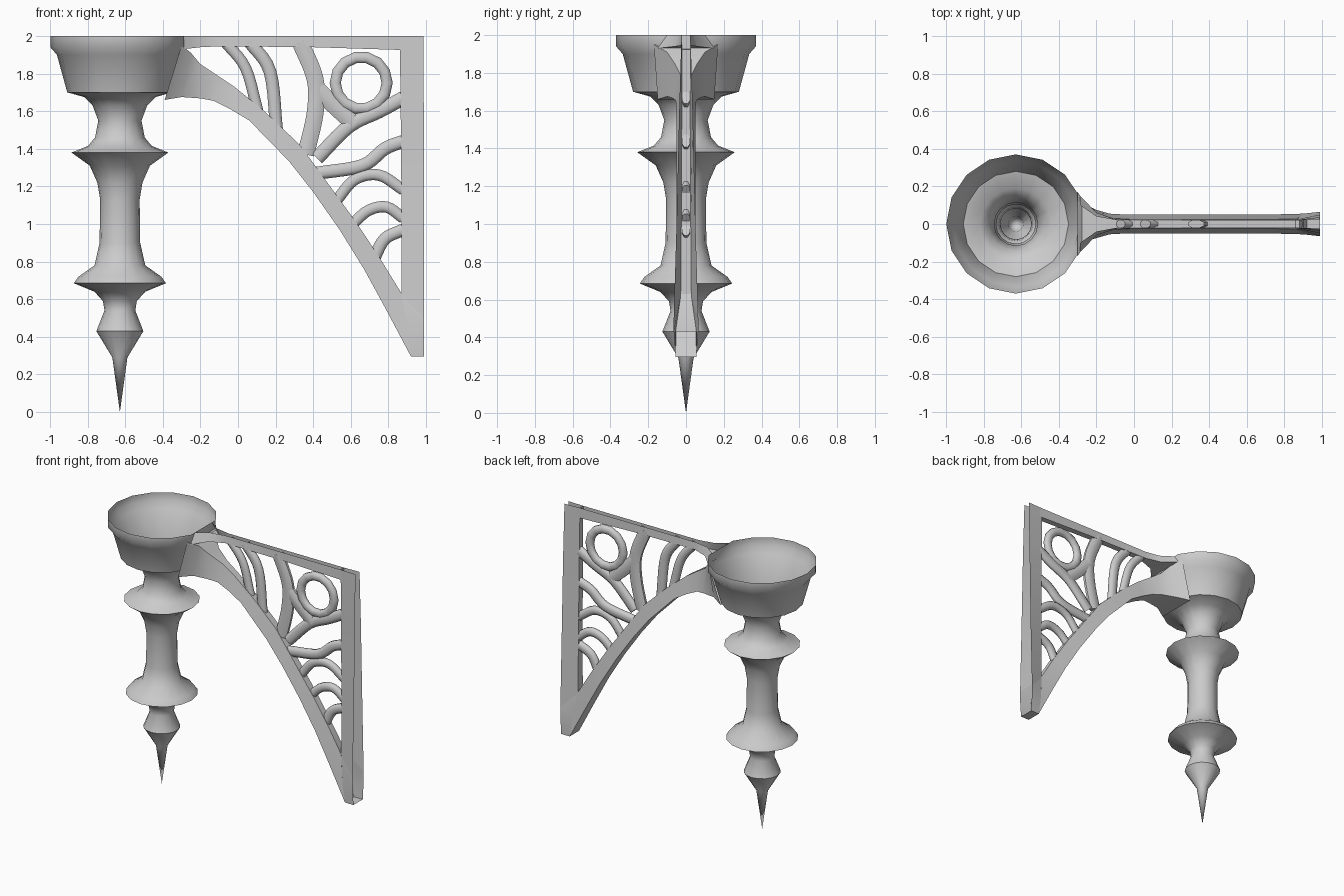
import bpy, bmesh, math
from mathutils import Vector

cube = bpy.data.objects.get("Cube")
if cube:
    bpy.data.objects.remove(cube)

grey = bpy.data.materials.new("light_grey")
grey.use_nodes = True
colour = (0.6, 0.6, 0.6, 1)
grey.diffuse_color = colour
grey.node_tree.nodes["Principled BSDF"].inputs["Base Color"].default_value = colour


def make_object(name, bm, angle=50):
    bmesh.ops.remove_doubles(bm, verts=bm.verts, dist=0.0005)
    bmesh.ops.recalc_face_normals(bm, faces=bm.faces)
    mesh = bpy.data.meshes.new(name)
    bm.to_mesh(mesh)
    bm.free()
    mesh.materials.append(grey)
    obj = bpy.data.objects.new(name, mesh)
    bpy.context.collection.objects.link(obj)
    bpy.ops.object.select_all(action='DESELECT')
    obj.select_set(True)
    bpy.context.view_layer.objects.active = obj
    bpy.ops.object.shade_smooth_by_angle(angle=math.radians(angle))
    return obj


def bridge(bm, rows, wrap):
    """Join neighbouring rows of points with quads."""
    rows = [[bm.verts.new(p) for p in row] for row in rows]
    for a, b in zip(rows, rows[1:]):
        n = len(a)
        for i in range(n if wrap else n - 1):
            j = (i + 1) % n
            bm.faces.new((a[i], a[j], b[j], b[i]))
    return rows


def smooth_path(points, steps=5):
    """Catmull-Rom samples through the points."""
    p = [Vector(q) for q in points]
    p = [2 * p[0] - p[1]] + p + [2 * p[-1] - p[-2]]
    out = []
    for a, b, c, d in zip(p, p[1:], p[2:], p[3:]):
        for s in range(steps):
            t = s / steps
            out.append(0.5 * (2 * b + (c - a) * t + (2 * a - 5 * b + 4 * c - d) * t ** 2
                              + (3 * b - a - 3 * c + d) * t ** 3))
    return out + [p[-2]]


# Turned pendant and open bowl, one thin shell
SIDES = 16
AXIS = -0.628
profile = [(0, 0), (.04, .29), (.125, .43), (.082, .54), (.09, .59), (.135, .64),
           (.245, .685), (.22, .72), (.135, .78), (.108, .9), (.105, 1.13), (.12, 1.22),
           (.16, 1.31), (.258, 1.38), (.17, 1.415), (.132, 1.46), (.115, 1.55),
           (.145, 1.63), (.19, 1.675), (.28, 1.7), (.335, 1.9), (.37, 1.94), (.37, 2)]
rows = []
for r, z in profile:
    ring = [(r * math.cos(math.tau * i / SIDES), r * math.sin(math.tau * i / SIDES))
            for i in range(SIDES)]
    # The rim is flattened where the arm meets it
    rows.append([(min(AXIS + x, -.286), y, z) for x, y in ring])
bm = bmesh.new()
bridge(bm, rows, True)
make_object("pendant_and_bowl", bm)


def channel(name, sections, close_inner=True, close_outer=False):
    """Mirrored side walls between an inner and an outer edge, optionally closed."""
    bm = bmesh.new()
    rows = []
    for (ix, iz), (ox, oz), hi, ho in sections:
        rows.append([(ox, -ho, oz), (ix, -hi, iz), (ix, hi, iz), (ox, ho, oz)])
    if not close_inner:
        bridge(bm, [r[:2] for r in rows], False)
        bridge(bm, [r[2:] for r in rows], False)
    else:
        bridge(bm, rows, close_outer)
    return make_object(name, bm, 40)


# Curved brace that flares into the bowl
channel("curved_brace", [
    ((-.3, 1.95), (-.39, 1.66), .17, .15),
    ((-.25, 1.91), (-.3, 1.675), .1, .1),
    ((-.2, 1.85), (-.2, 1.668), .06, .075),
    ((-.11, 1.79), (-.13, 1.655), .03, .055),
    ((-.02, 1.73), (-.04, 1.61), .025, .05),
    ((.14, 1.6), (.06, 1.55), .025, .05),
    ((.33, 1.42), (.27, 1.335), .025, .05),
    ((.49, 1.2), (.4, 1.17), .025, .05),
    ((.635, 1), (.54, .97), .025, .05),
    ((.76, .81), (.67, .76), .025, .05),
    ((.87, .63), (.79, .54), .028, .052),
    ((.9, .43), (.92, .295), .055, .055)], close_outer=True)

# Top rail, an open channel that widens into the rim
channel("top_rail", [
    ((-.286, 1.93), (-.286, 2), .15, .1),
    ((-.2, 1.94), (-.2, 2), .06, .04),
    ((-.09, 1.945), (-.09, 2), .024, .02),
    ((.4, 1.94), (.4, 2), .022, .02),
    ((.88, 1.925), (.88, 2), .022, .02)])

# Wall post, open at the back
channel("wall_post", [
    ((.87, .62), (.99, .5), .028, .065),
    ((.87, 1), (.99, 1), .025, .05),
    ((.865, 1.6), (.988, 1.6), .022, .036),
    ((.86, 2), (.985, 2), .02, .024)])
channel("post_foot", [
    ((.92, .295), (.99, .295), .055, .055),
    ((.9, .43), (.99, .43), .055, .065),
    ((.87, .62), (.99, .5), .028, .065)], close_inner=False)
bm = bmesh.new()
bridge(bm, [[(x, -.055, .295), (x, .055, .295)] for x in (.92, .99)], False)
make_object("foot_sole", bm)


# Scrollwork bars with a rounded section
def bar(name, path, width, depth=.024, closed=False):
    count = len(path)
    rows = []
    for i, p in enumerate(path):
        if closed:
            t = path[(i + 1) % count] - path[i - 1]
        else:
            t = path[min(i + 1, count - 1)] - path[max(i - 1, 0)]
        n = Vector((-t.y, t.x)).normalized() * width
        row = []
        for k in range(8):
            a = math.tau * (k + .5) / 8
            q = p + n * math.cos(a) * 1.08
            row.append((q.x, depth * math.sin(a), q.y))
        rows.append(row)
    if closed:
        rows.append(rows[0])
    bm = bmesh.new()
    ends = bridge(bm, rows, True)
    if not closed:
        bm.faces.new(ends[0])
        bm.faces.new(ends[-1])
    make_object(name, bm, 60)


bars = {
    "inner_sweep": (.03, [(-.07, 1.97), (.04, 1.83), (.105, 1.6)]),
    "second_sweep": (.034, [(.06, 1.97), (.17, 1.81), (.205, 1.5)]),
    "tall_sweep": (.045, [(.33, 1.97), (.41, 1.77), (.41, 1.59), (.36, 1.37)]),
    "ring_support": (.045, [(.42, 1.72), (.51, 1.63), (.62, 1.53)]),
    "upper_leaf": (.038, [(.88, 1.67), (.75, 1.6), (.59, 1.52), (.42, 1.35)]),
    "lower_leaf": (.035, [(.42, 1.27), (.66, 1.31), (.78, 1.4), (.88, 1.44)]),
    "large_arch": (.03, [(.52, 1.12), (.62, 1.235), (.75, 1.26), (.88, 1.18)]),
    "small_arch": (.03, [(.6, .99), (.69, 1.07), (.79, 1.09), (.88, 1.03)]),
    "corner_curl": (.033, [(.72, .81), (.78, .92), (.88, .97)]),
}
for name, (width, points) in bars.items():
    bar(name, smooth_path(points), width)

# Ring in the upper corner
bar("corner_ring", [Vector((.655 + .138 * math.cos(math.tau * i / 14),
                            1.75 + .138 * math.sin(math.tau * i / 14)))
                    for i in range(14)], .03, closed=True)
